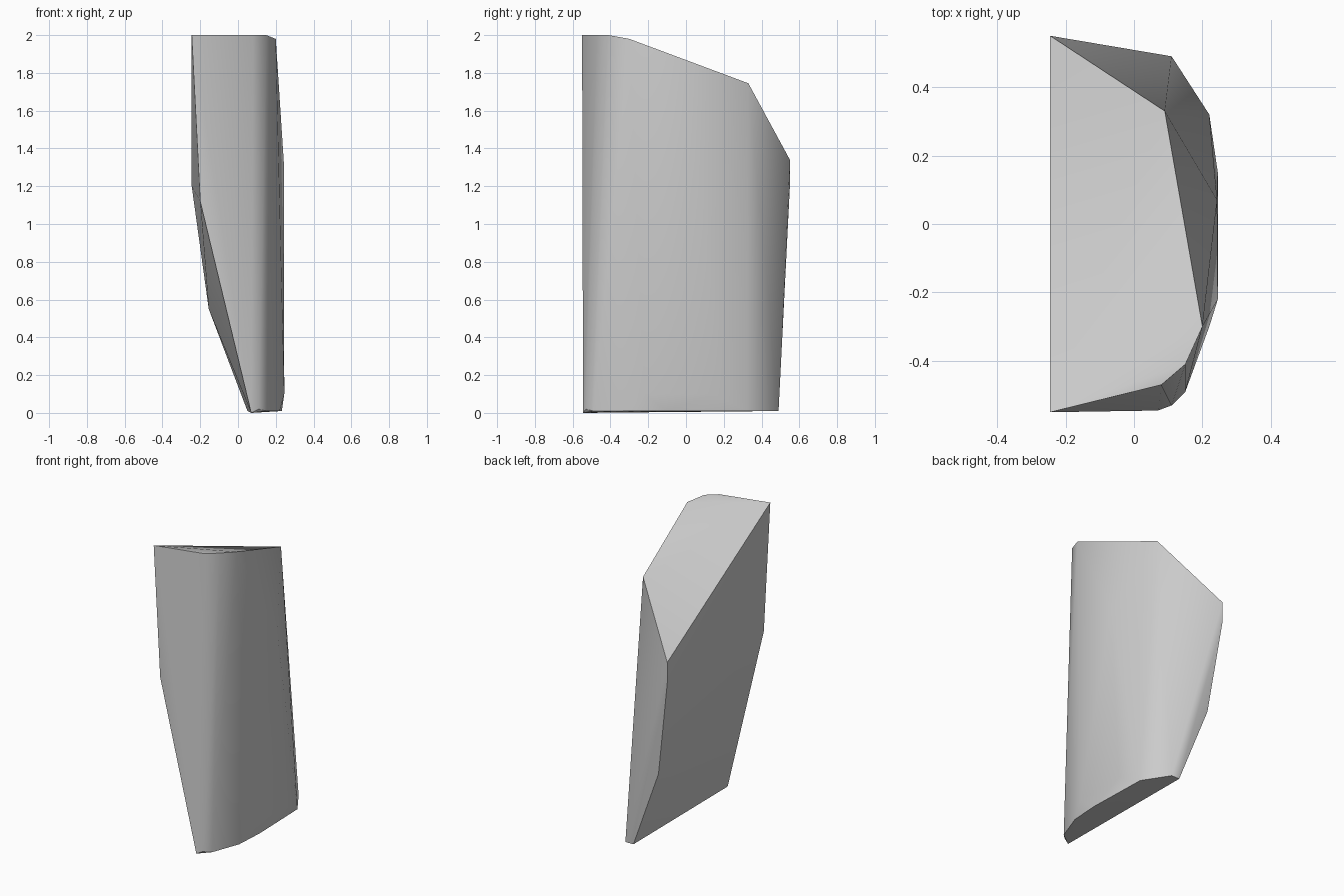
import bpy
import bmesh
import math
from mathutils import Vector

# Remove the default object
default_object = bpy.data.objects.get("Cube")
if default_object:
    bpy.data.objects.remove(default_object, do_unlink=True)


def make_material(name, color):
    """One flat colour, shown in the viewport and in a render."""
    material = bpy.data.materials.new(name)
    material.use_nodes = True
    material.diffuse_color = color
    shader = material.node_tree.nodes["Principled BSDF"]
    shader.inputs["Base Color"].default_value = color
    return material


def make_shard(name, outlines, material, smooth_angle):
    """Solid chunk wrapped tightly around the given corner outlines."""
    bm = bmesh.new()
    for outline in outlines:
        for corner in outline:
            bm.verts.new(Vector(corner))
    hull = bmesh.ops.convex_hull(bm, input=bm.verts[:])
    loose = [v for v in hull["geom_interior"] if isinstance(v, bmesh.types.BMVert)]
    bmesh.ops.delete(bm, geom=loose, context="VERTS")
    bmesh.ops.recalc_face_normals(bm, faces=bm.faces[:])

    mesh = bpy.data.meshes.new(name)
    bm.to_mesh(mesh)
    bm.free()
    mesh.materials.append(material)

    shard = bpy.data.objects.new(name, mesh)
    bpy.context.scene.collection.objects.link(shard)
    bpy.ops.object.select_all(action="DESELECT")
    shard.select_set(True)
    bpy.context.view_layer.objects.active = shard
    bpy.ops.object.shade_smooth_by_angle(angle=math.radians(smooth_angle))
    return shard


# Slanted top rim, from the tall front edge to the low back corner
top_rim = [
    (-.245, -.55, 2), (.08, -.47, 2), (.15, -.41, 2),
    (.2, -.3, 1.98), (.09, .33, 1.745), (-.245, .55, 1.34),
]

# Cut side that tapers down to the narrow foot
tapered_side = [
    (-.2, -.545, 1.12), (-.245, .55, 1.2), (-.155, .515, .55),
]

# Bulge of the rounded outer side
outer_bulge = [
    (.243, .07, 1.32), (.245, -.22, .1), (.245, .15, .1),
]

# Narrow foot
foot = [
    (.07, -.545, 0), (.11, -.53, .02), (.15, -.49, .01),
    (.22, -.3, .01), (.232, -.1, .01), (.22, .32, .01),
    (.11, .49, .01), (.05, .49, .01),
]

stone_grey = make_material("stone grey", (.6, .6, .6, 1))
make_shard("stone_shard", [top_rim, tapered_side, outer_bulge, foot], stone_grey, 30)
